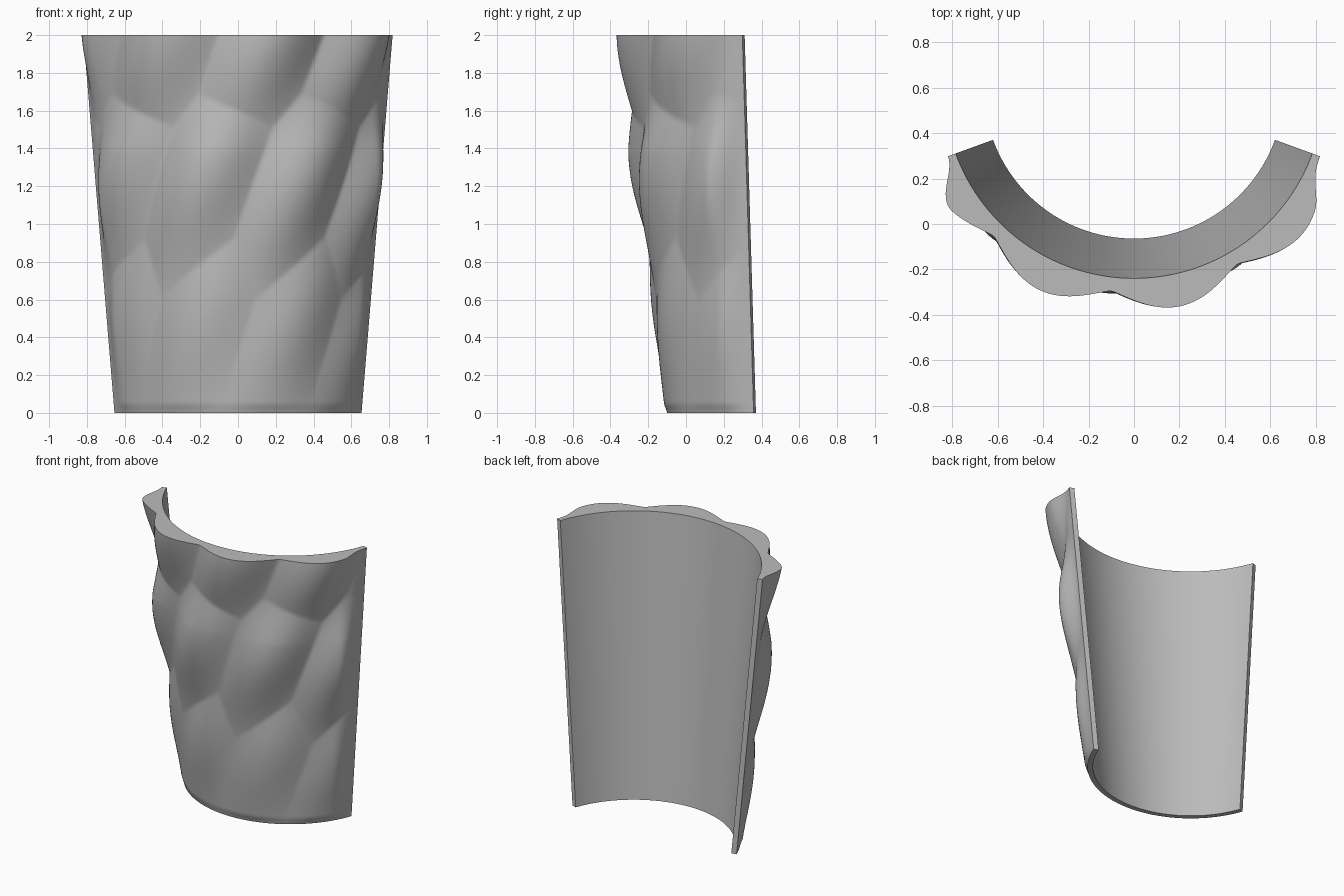
import bpy, bmesh, math

cube = bpy.data.objects.get("Cube")
if cube:
    bpy.data.objects.remove(cube)

HALF_ARC = 70          # degrees to each side of the front
CENTRE_Y = 0.596
COLS, ROWS = 140, 120
TWIST = 24             # slant of the scales, degrees per unit of height
STRETCH = 35.7         # height expressed in degrees for the scale spacing

# Scale centres: (height, first slanted angle, spacing), one tuple per row
rows = [(2.0, -147, 37), (1.2, -152, 36.7), (0.35, -144, 39)]
seeds = [(start + i * step, z * STRETCH) for z, start, step in rows for i in range(8)]


def smooth(t):
    t = max(0.0, min(1.0, t))
    return t * t * (3 - 2 * t)


def inner_radius(z):
    return 0.66 + 0.0875 * z


def thickness(angle, z):
    """Plain wall plus the domed scale nearest to this spot."""
    u, v = angle - TWIST * z, z * STRETCH
    d = min(math.hypot(u - su, v - sv) for su, sv in seeds)
    dome = 0.5 + 0.5 * math.cos(math.pi * min(d / 25, 1))
    edge = smooth((HALF_ARC - abs(angle)) / 14)
    height = 0.1 * min(1, 0.1 + 0.65 * z) * dome
    rim = smooth(z / 0.05)
    return 0.036 + edge * rim * (0.008 + height)


def point(angle, radius, z):
    a = math.radians(angle)
    return (radius * math.sin(a), CENTRE_Y - radius * math.cos(a), z)


# Closed cross-section loops stacked from bottom to top
bm = bmesh.new()
angles = [-HALF_ARC + 2 * HALF_ARC * i / COLS for i in range(COLS + 1)]
heights = [0, 0.02] + [2 * j / ROWS for j in range(2, ROWS + 1)]
rings = []
for z in heights:
    r = inner_radius(z)
    outer = [bm.verts.new(point(a, r + thickness(a, z), z)) for a in angles]
    inner = [bm.verts.new(point(a, r, z)) for a in angles]
    rings.append((outer, inner))

for (o1, i1), (o2, i2) in zip(rings, rings[1:]):
    for k in range(COLS):
        bm.faces.new((o1[k], o1[k + 1], o2[k + 1], o2[k]))
        bm.faces.new((i1[k + 1], i1[k], i2[k], i2[k + 1]))
    for k in (0, COLS):
        bm.faces.new((o1[k], i1[k], i2[k], o2[k]))

# Top and bottom rims
for outer, inner in (rings[0], rings[-1]):
    for k in range(COLS):
        bm.faces.new((outer[k], outer[k + 1], inner[k + 1], inner[k]))

bmesh.ops.recalc_face_normals(bm, faces=bm.faces)
mesh = bpy.data.meshes.new("scaled_shell")
bm.to_mesh(mesh)
bm.free()
shell = bpy.data.objects.new("scaled_shell", mesh)
bpy.context.collection.objects.link(shell)

# Plain grey finish
grey = bpy.data.materials.new("plain_grey")
grey.use_nodes = True
colour = (0.5, 0.5, 0.5, 1)
grey.diffuse_color = colour
for node in grey.node_tree.nodes:
    if node.type == 'BSDF_PRINCIPLED':
        node.inputs["Base Color"].default_value = colour
mesh.materials.append(grey)

bpy.ops.object.select_all(action='DESELECT')
shell.select_set(True)
bpy.context.view_layer.objects.active = shell
bpy.ops.object.shade_smooth_by_angle(angle=math.radians(35))
